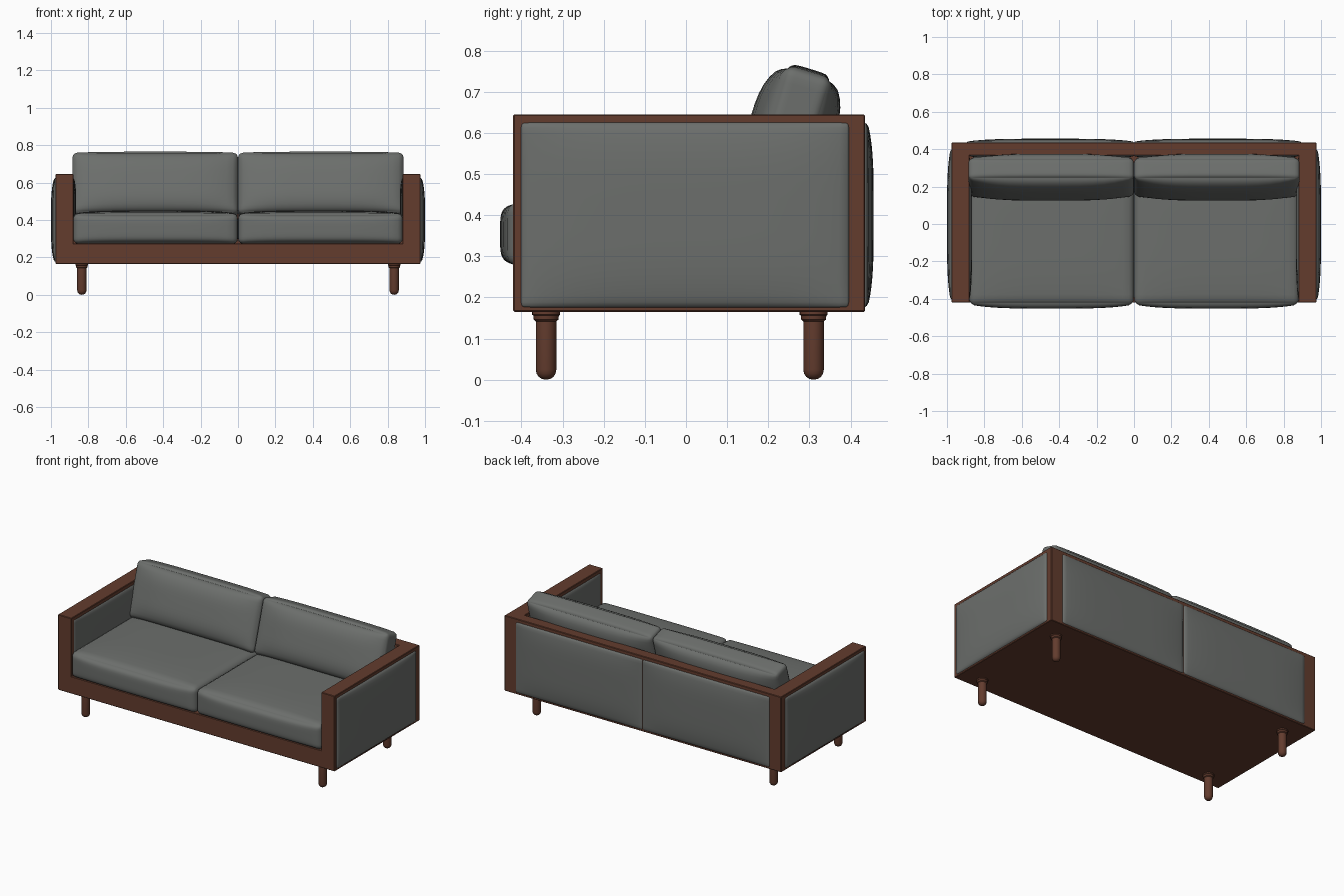
import bpy, bmesh, math
from mathutils import Vector, Matrix

if "Cube" in bpy.data.objects:
    bpy.data.objects.remove(bpy.data.objects["Cube"])


def material(name, rgb):
    m = bpy.data.materials.new(name)
    m.diffuse_color = (*rgb, 1)
    m.use_nodes = True
    m.node_tree.nodes["Principled BSDF"].inputs["Base Color"].default_value = m.diffuse_color
    return m


GREY = material("grey fabric", (0.15, 0.158, 0.15))
WOOD = material("brown wood", (0.125, 0.045, 0.027))


def finish(bm, name, mat, angle=40):
    bmesh.ops.recalc_face_normals(bm, faces=bm.faces)
    me = bpy.data.meshes.new(name)
    bm.to_mesh(me)
    bm.free()
    ob = bpy.data.objects.new(name, me)
    bpy.context.collection.objects.link(ob)
    me.materials.append(mat)
    bpy.ops.object.select_all(action='DESELECT')
    ob.select_set(True)
    bpy.context.view_layer.objects.active = ob
    bpy.ops.object.shade_smooth_by_angle(angle=math.radians(angle))
    return ob


def board(name, lo, hi):
    """Wooden box with slightly eased edges."""
    lo, hi = Vector(lo), Vector(hi)
    bm = bmesh.new()
    bmesh.ops.create_cube(bm, size=1)
    for v in bm.verts:
        v.co = (lo + hi) / 2 + v.co * (hi - lo)
    bmesh.ops.bevel(bm, geom=bm.edges[:], offset=0.003, segments=1, affect='EDGES')
    return finish(bm, name, WOOD, 30)


def cushion(name, lo, hi, r, bulge, tilt=0):
    """Rounded box whose faces swell by 'bulge' along each axis; tilt leans it about x."""
    lo, hi = Vector(lo), Vector(hi)
    mid, half = (lo + hi) / 2, (hi - lo) / 2
    inner = [max(h - r, 0) for h in half]
    bm = bmesh.new()
    bmesh.ops.create_cube(bm, size=2)
    bmesh.ops.subdivide_edges(bm, edges=bm.edges[:], cuts=17, use_grid_fill=True)
    turn = Matrix.Rotation(tilt, 3, 'X')
    for v in bm.verts:
        u = [math.sin(c * math.pi / 2) for c in v.co]
        p = Vector([h * c for h, c in zip(half, u)])
        core = Vector([max(-i, min(i, c)) for i, c in zip(inner, p)])
        d = p - core
        if d.length > 1e-6:
            p = core + d.normalized() * r
        for a in range(3):
            b, c = (a + 1) % 3, (a + 2) % 3
            p[a] += bulge[a] * u[a] * (1 - u[b] ** 4) * (1 - u[c] ** 4)
        v.co = mid + turn @ p
    return finish(bm, name, GREY, 60)


def leg(name, x, y):
    """Turned leg with a rounded foot and a collar."""
    prof = [(0, 0), (0.01, 0.002), (0.018, 0.007), (0.023, 0.015), (0.025, 0.025),
            (0.025, 0.142), (0.03, 0.146), (0.031, 0.156), (0.034, 0.158), (0.034, 0.168), (0, 0.168)]
    bm = bmesh.new()
    vs = [bm.verts.new((x + r, y, z)) for r, z in prof]
    es = [bm.edges.new(p) for p in zip(vs, vs[1:])]
    bmesh.ops.spin(bm, geom=vs + es, cent=(x, y, 0), axis=(0, 0, 1),
                   angle=2 * math.pi, steps=24)
    bmesh.ops.remove_doubles(bm, verts=bm.verts[:], dist=1e-5)
    finish(bm, name, WOOD)


# Wooden frame
board("base", (-0.975, -0.42, 0.165), (0.975, 0.435, 0.275))
board("back_rail", (-0.89, 0.365, 0.17), (0.89, 0.435, 0.645))

for s, side in ((-1, "left"), (1, "right")):
    def span(a, b):
        return sorted((s * a, s * b))

    # Arm with padded panels on both faces
    x0, x1 = span(0.88, 0.975)
    board(side + "_arm", (x0, -0.42, 0.165), (x1, 0.435, 0.645))
    x0, x1 = span(0.95, 0.982)
    cushion(side + "_arm_outer_panel", (x0, -0.402, 0.175), (x1, 0.397, 0.626), 0.012, (0.018, 0, 0))
    x0, x1 = span(0.877, 0.91)
    cushion(side + "_arm_inner_panel", (x0, -0.4, 0.285), (x1, 0.36, 0.626), 0.012, (0.012, 0, 0))

    # Back padding, outside and inside
    x0, x1 = span(0.0, 0.895)
    cushion(side + "_back_outer_panel", (x0, 0.41, 0.175), (x1, 0.441, 0.626), 0.012, (0, 0.015, 0))
    x0, x1 = span(0.0, 0.88)
    cushion(side + "_back_inner_panel", (x0, 0.36, 0.28), (x1, 0.39, 0.626), 0.012, (0, 0.008, 0))

    # Seat and leaning back cushions
    x0, x1 = span(0.001, 0.881)
    cushion(side + "_seat_cushion", (x0, -0.43, 0.272), (x1, 0.355, 0.435), 0.03, (0, 0.022, 0.016))
    x0, x1 = span(0.001, 0.885)
    cushion(side + "_back_cushion", (x0, 0.19, 0.415), (x1, 0.31, 0.755), 0.025,
            (0, 0.045, 0.008), -math.radians(17))

    # Legs
    leg(side + "_front_leg", s * 0.835, -0.34)
    leg(side + "_back_leg", s * 0.835, 0.31)
